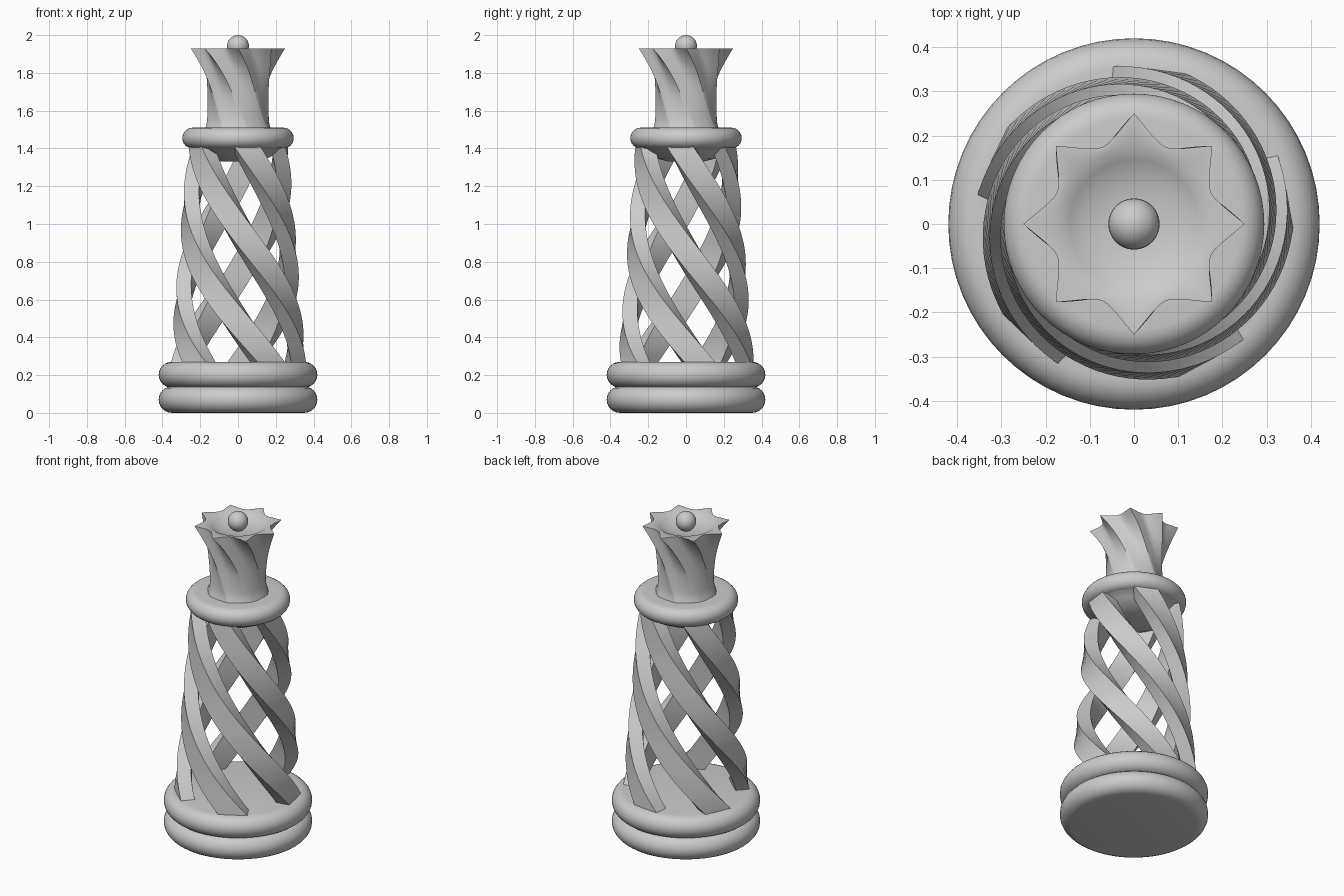
import bpy, bmesh
from math import sin, cos, pi, radians

if "Cube" in bpy.data.objects:
    bpy.data.objects.remove(bpy.data.objects["Cube"])


def finish(name, bm, angle=35):
    bmesh.ops.recalc_face_normals(bm, faces=bm.faces)
    mesh = bpy.data.meshes.new(name)
    bm.to_mesh(mesh)
    bm.free()
    obj = bpy.data.objects.new(name, mesh)
    bpy.context.collection.objects.link(obj)
    bpy.ops.object.select_all(action='DESELECT')
    obj.select_set(True)
    bpy.context.view_layer.objects.active = obj
    bpy.ops.object.shade_smooth_by_angle(angle=radians(angle))
    return obj


def loft(name, rings, angle=35):
    """Skin a list of equal-length closed rings and cap both ends."""
    bm = bmesh.new()
    rows = [[bm.verts.new(p) for p in ring] for ring in rings]
    n = len(rows[0])
    for a, b in zip(rows, rows[1:]):
        for i in range(n):
            j = (i + 1) % n
            bm.faces.new((a[i], a[j], b[j], b[i]))
    bm.faces.new(rows[0])
    bm.faces.new(rows[-1])
    return finish(name, bm, angle)


def lathe(name, profile, n=64):
    return loft(name, [[(r * cos(2 * pi * i / n), r * sin(2 * pi * i / n), z)
                        for i in range(n)] for r, z in profile])


def round_edge(radius, zc, rr, a0=-90, a1=90, steps=12):
    """Profile points of a rounded rim reaching the given radius."""
    angs = [radians(a0 + (a1 - a0) * k / steps) for k in range(steps + 1)]
    return [(radius - rr + rr * cos(a), zc + rr * sin(a)) for a in angs]


# Base: two stacked rounded discs
lathe("lower_base_disc", round_edge(0.42, 0.07, 0.07))
lathe("upper_base_disc", round_edge(0.42, 0.202, 0.068))

# Five tapering helical bars
Z0, Z1, STEPS = 0.255, 1.42, 40
for k in range(5):
    rings = []
    for s in range(STEPS + 1):
        z = Z0 + (Z1 - Z0) * s / STEPS
        t = (z - 0.27) / 1.13
        a = radians(84 + 72 * k - 143 * (z - 0.27))
        outer = 0.35 - 0.09 * t
        inner = outer - 0.08
        half = 0.083 - 0.012 * t
        rings.append([(r * cos(a) - w * sin(a), r * sin(a) + w * cos(a), z)
                      for r, w in ((outer, -half), (outer, half),
                                   (inner, half), (inner, -half))])
    loft(f"spiral_bar_{k + 1}", rings)

# Collar with a shallow cone beneath
lathe("collar", [(0.09, 1.33), (0.15, 1.345), (0.21, 1.375), (0.24, 1.40)]
      + round_edge(0.295, 1.455, 0.055, -75, 90) + [(0.19, 1.51)])

# Twisted eight-pointed crown with a hollow bowl
N = 128


def star_ring(z, tip, valley, twist):
    ring = []
    for i in range(N):
        u = i * 8 / N % 1
        r = valley + (tip - valley) * (abs(2 * u - 1) ** 1.8)
        a = 2 * pi * i / N + radians(twist)
        ring.append((r * cos(a), r * sin(a), z))
    return ring


rings = [star_ring(1.50, 0.180, 0.175, 62), star_ring(1.53, 0.170, 0.163, 58)]
for s in range(1, 17):
    t = s / 16
    z = 1.53 + 0.40 * t
    tip = 0.168 - 0.045 * t + 0.127 * t ** 2.4
    valley = 0.160 - 0.040 * t + 0.068 * t ** 2.4
    rings.append(star_ring(z, tip, valley, 58 * (1 - t)))
for r, z in ((0.172, 1.93), (0.145, 1.913), (0.11, 1.897), (0.06, 1.888), (0.02, 1.886)):
    rings.append(star_ring(z, r, r, 0))
loft("crown", rings, 40)

# Ball on top
bm = bmesh.new()
bmesh.ops.create_uvsphere(bm, u_segments=32, v_segments=16, radius=0.058)
finish("top_ball", bm).location = (0, 0, 1.942)
